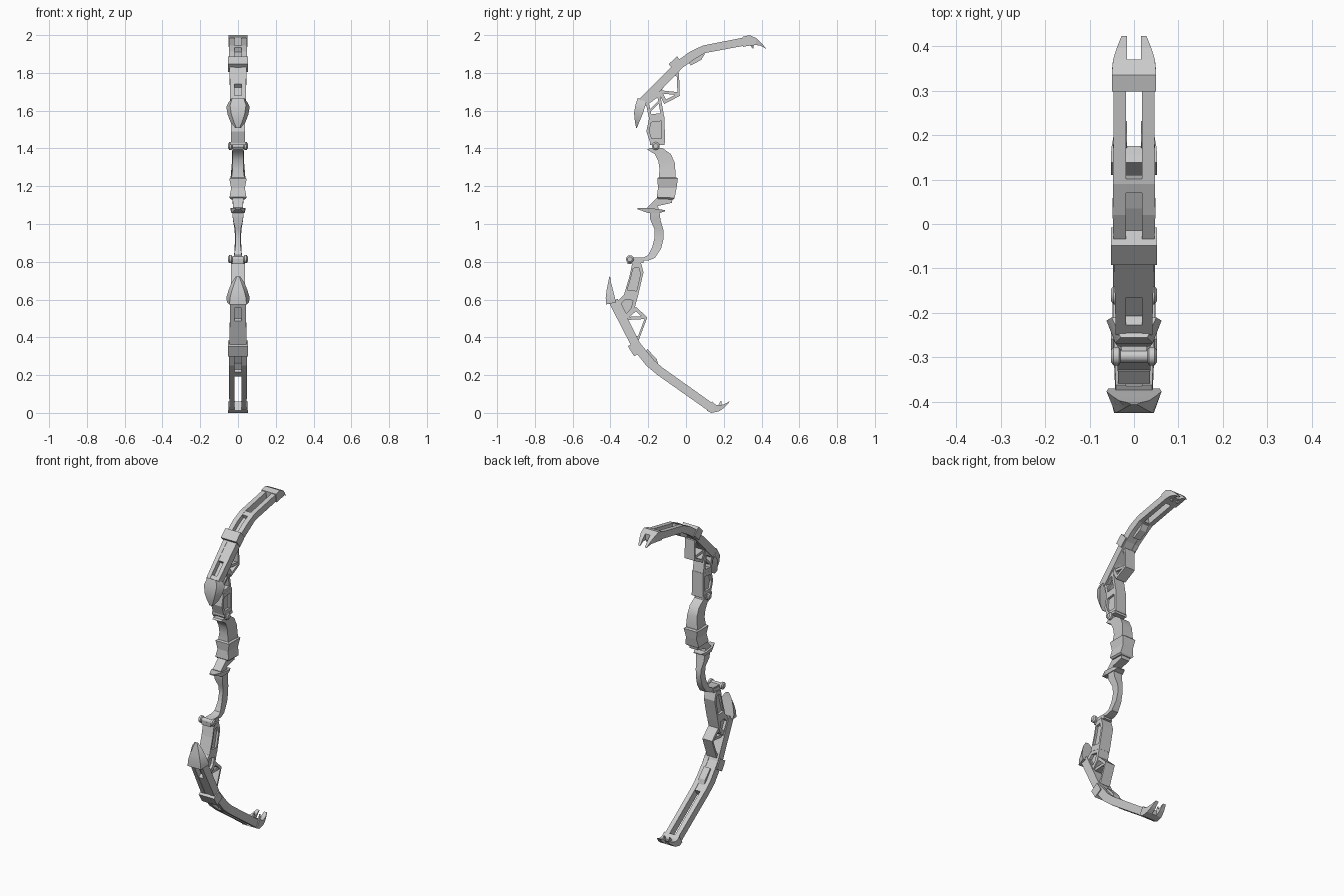
import bpy, bmesh, math
from mathutils import Vector


def make(name, bm, smooth=False):
    bmesh.ops.recalc_face_normals(bm, faces=bm.faces)
    me = bpy.data.meshes.new(name)
    bm.to_mesh(me)
    bm.free()
    ob = bpy.data.objects.new(name, me)
    bpy.context.collection.objects.link(ob)
    if smooth:
        me.shade_smooth()
        me.set_sharp_from_angle(angle=math.radians(32))
    return ob


def loft(name, stations, xin=None, smooth=False):
    """Four-sided sections; station = (a_yz, b_yz, half width at a, half width at b).
    With xin the solid starts at x = xin and is mirrored to the other side."""
    bm = bmesh.new()
    for side in ((1,) if xin is None else (1, -1)):
        rings = []
        for a, b, wa, wb in stations:
            la, lb = (-wa, -wb) if xin is None else (xin, xin)
            pts = [(la, *a), (wa, *a), (wb, *b), (lb, *b)]
            rings.append([bm.verts.new((x * side, y, z)) for x, y, z in pts])
        for r, s in zip(rings, rings[1:]):
            for i in range(4):
                j = (i + 1) % 4
                bm.faces.new((r[i], r[j], s[j], s[i]))
        bm.faces.new(rings[0])
        bm.faces.new(rings[-1])
    return make(name, bm, smooth)


def frame(name, outline, hw, k=0.68, panel=None):
    """Flat yz plate with a window; panel = half width of an inset filler."""
    c = sum((Vector(p) for p in outline), Vector((0, 0))) / len(outline)
    hole = [c + (Vector(p) - c) * k for p in outline]
    bm = bmesh.new()
    loops = [[bm.verts.new((x, p[0], p[1])) for p in path]
             for path, x in ((outline, -hw), (outline, hw), (hole, hw), (hole, -hw))]
    n = len(outline)
    for r in range(4):
        a, b = loops[r], loops[(r + 1) % 4]
        for i in range(n):
            j = (i + 1) % n
            bm.faces.new((a[i], a[j], b[j], b[i]))
    if panel:
        p = [[bm.verts.new((x, *v)) for v in hole] for x in (-panel, panel)]
        bm.faces.new(p[0])
        bm.faces.new(p[1])
    return make(name, bm)


def strut(name, p, q, t, hw):
    p, q = Vector(p), Vector(q)
    d = (q - p).normalized()
    n = Vector((-d.y, d.x)) * t
    return loft(name, [(p - n, p + n, hw, hw), (q - n, q + n, hw, hw)])


def pin(name, y, z):
    bm = bmesh.new()
    prof = [(-.052, .013), (-.046, .021), (-.034, .021), (-.03, .014),
            (.03, .014), (.034, .021), (.046, .021), (.052, .013)]
    n = 12
    rings = [[bm.verts.new((x, y + r * math.cos(i * math.tau / n), z + r * math.sin(i * math.tau / n)))
              for i in range(n)] for x, r in prof]
    for r, s in zip(rings, rings[1:]):
        for i in range(n):
            bm.faces.new((r[i], r[(i + 1) % n], s[(i + 1) % n], s[i]))
    bm.faces.new(rings[0])
    bm.faces.new(rings[-1])
    make(name, bm, True)


def limb(name, outer, inner):
    """Two side rails with core blocks between, leaving a slot and pockets."""
    wid = [.046, .047, .048, .046, .041]
    loft(name + "_rails", [(o, i, w, w) for o, i, w in zip(outer, inner, wid)], xin=.018)

    def at(t, f):
        k = min(int(t), 3)
        o = Vector(outer[k]).lerp(Vector(outer[k + 1]), t - k)
        i = Vector(inner[k]).lerp(Vector(inner[k + 1]), t - k)
        return (o.lerp(i, f), o.lerp(i, .95), .019, .019)

    for t0, t1, f in ((.95, 1.3, .04), (1.3, 2.9, .6), (2.9, 3.6, .04), (3.6, 3.9, .6), (3.9, 4, .04)):
        ts = [t0] + [t for t in (1, 2, 3) if t0 < t < t1] + [t1]
        loft(name + "_core", [at(t, f) for t in ts])


# Limbs
limb("upper_limb",
     [(.31, 1.988), (.09, 1.945), (.02, 1.912), (-.04, 1.868), (-.25, 1.66)],
     [(.315, 1.945), (.10, 1.905), (.045, 1.872), (-.015, 1.83), (-.212, 1.627)])
limb("lower_limb",
     [(.115, .013), (-.15, .20), (-.21, .25), (-.285, .345), (-.405, .578)],
     [(.135, .055), (-.125, .24), (-.17, .28), (-.243, .37), (-.362, .605)])

# Collars around the limbs
strut("upper_collar", (-.072, 1.825), (-.028, 1.866), .029, .052)
strut("lower_collar", (-.283, .368), (-.250, .315), .029, .052)

# Forked claw tips
loft("upper_tip_base", [((.298, 1.99), (.302, 1.938), .05, .05), ((.335, 2), (.34, 1.945), .05, .05),
                        ((.37, 1.985), (.37, 1.947), .047, .047)])
loft("upper_tip_prongs", [((.37, 1.985), (.37, 1.947), .047, .047), ((.395, 1.963), (.393, 1.945), .039, .039),
                          ((.423, 1.93), (.42, 1.93), .028, .028)], xin=.016)
loft("upper_tip_hook", [((.33, 1.96), (.358, 1.95), .03, .03), ((.352, 1.93), (.357, 1.93), .02, .02)], xin=.016)
loft("lower_tip_base", [((.11, .012), (.138, .06), .052, .052), ((.135, 0), (.155, .044), .052, .052),
                        ((.175, .008), (.175, .04), .05, .05)])
loft("lower_tip_prongs", [((.175, .008), (.175, .04), .05, .05), ((.203, .028), (.203, .046), .045, .045),
                          ((.232, .06), (.228, .06), .036, .036)], xin=.016)
loft("lower_tip_hook", [((.165, .03), (.188, .03), .03, .03), ((.183, .062), (.187, .062), .02, .02)], xin=.016)

# Shield-shaped end guards
loft("upper_shield", [((-.255, 1.668), (-.21, 1.645), .03, .05), ((-.268, 1.63), (-.217, 1.62), .042, .062),
                      ((-.275, 1.585), (-.23, 1.58), .036, .055), ((-.27, 1.54), (-.247, 1.54), .022, .04),
                      ((-.264, 1.508), (-.26, 1.508), .008, .014)], smooth=True)
loft("lower_shield", [((-.424, .574), (-.37, .585), .045, .058), ((-.425, .61), (-.376, .61), .042, .062),
                      ((-.42, .65), (-.386, .65), .032, .05), ((-.412, .69), (-.397, .69), .018, .034),
                      ((-.406, .722), (-.402, .722), .006, .012)], smooth=True)

# Arms joining the limbs to the handle
frame("upper_arm_window", [(-.195, 1.56), (-.113, 1.57), (-.112, 1.43), (-.19, 1.43), (-.21, 1.49)], .037, .66, .024)
frame("upper_arm_truss", [(-.215, 1.65), (-.14, 1.705), (-.115, 1.565), (-.195, 1.555)], .036, .6)
strut("upper_arm_brace", (-.19, 1.60), (-.14, 1.65), .006, .03)
frame("lower_arm_window", [(-.285, .79), (-.24, .80), (-.225, .745), (-.256, .61), (-.33, .62), (-.30, .72)],
      .037, .66, .024)
frame("lower_arm_truss", [(-.33, .625), (-.256, .615), (-.275, .54), (-.32, .49), (-.37, .585)], .036, .55, .02)

# Triangular brackets behind the limbs
frame("upper_bracket", [(-.07, 1.81), (-.037, 1.80), (-.033, 1.678), (-.115, 1.636), (-.148, 1.70)], .033, .74)
strut("upper_bracket_strut", (-.138, 1.70), (-.045, 1.69), .008, .027)
frame("lower_bracket", [(-.265, .562), (-.205, .505), (-.25, .385), (-.272, .388), (-.325, .51)], .033, .74)
strut("lower_bracket_strut", (-.31, .50), (-.215, .505), .008, .027)

# Wedges on the inside of the limbs
loft("upper_wedge", [((.01, 1.86), (.025, 1.84), .022, .022), ((.06, 1.89), (.08, 1.868), .022, .022),
                     ((.09, 1.92), (.1, 1.9), .022, .022)])
loft("lower_wedge", [((-.22, .31), (-.205, .338), .022, .022), ((-.18, .265), (-.155, .285), .022, .022),
                     ((-.155, .23), (-.14, .235), .022, .022)])

# Pivot pins
pin("upper_pin", -.16, 1.413)
pin("lower_pin", -.297, .814)
strut("lower_pin_saddle", (-.31, .80), (-.225, .806), .012, .03)
strut("upper_pin_saddle", (-.19, 1.425), (-.115, 1.425), .008, .042)

# Handle: curved upper part, flared grip block, neck
loft("upper_handle", [((-.205, 1.394), (-.195, 1.402), .03, .03), ((-.165, 1.37), (-.125, 1.402), .03, .03),
                      ((-.147, 1.335), (-.08, 1.37), .029, .031), ((-.14, 1.29), (-.058, 1.32), .028, .033),
                      ((-.145, 1.235), (-.055, 1.235), .036, .04)], smooth=True)
loft("grip_block", [((-.145, 1.247), (-.05, 1.247), .036, .036), ((-.152, 1.24), (-.043, 1.24), .046, .046),
                    ((-.148, 1.19), (-.05, 1.19), .036, .036), ((-.155, 1.142), (-.06, 1.138), .045, .045),
                    ((-.148, 1.133), (-.066, 1.13), .036, .036)])
loft("neck", [((-.145, 1.145), (-.07, 1.14), .028, .028), ((-.165, 1.128), (-.075, 1.112), .028, .028),
              ((-.205, 1.088), (-.15, 1.095), .027, .027), ((-.2, 1.07), (-.14, 1.07), .027, .027)])

# Finger guard with a pointed front
loft("finger_guard", [((-.256, 1.085), (-.256, 1.078), .014, .014), ((-.205, 1.085), (-.2, 1.058), .038, .034),
                      ((-.14, 1.078), (-.14, 1.058), .04, .035), ((-.11, 1.073), (-.11, 1.068), .025, .025)])

# Slim lower handle
loft("lower_handle", [((-.19, 1.06), (-.14, 1.06), .03, .03), ((-.19, 1.025), (-.135, 1.02), .027, .027),
                      ((-.168, .975), (-.12, .97), .015, .018), ((-.166, .93), (-.118, .925), .013, .016),
                      ((-.178, .88), (-.132, .87), .014, .018), ((-.2, .835), (-.165, .82), .02, .022),
                      ((-.225, .823), (-.2, .806), .026, .026), ((-.285, .822), (-.285, .806), .028, .028)],
     smooth=True)
